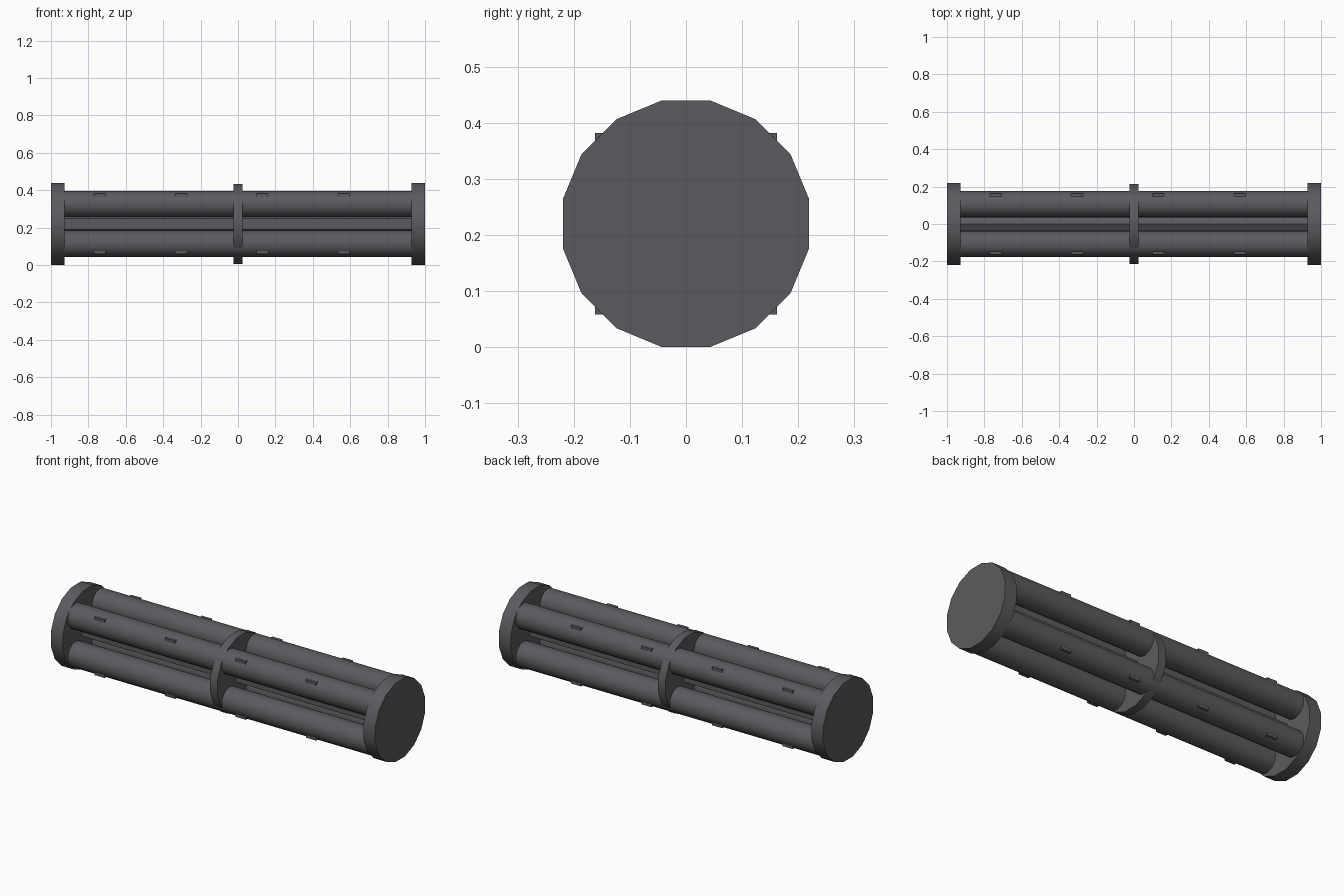
import bpy
import math

cube = bpy.data.objects.get("Cube")
if cube:
    bpy.data.objects.remove(cube, do_unlink=True)

AXIS_Z = 0.22
TUBE_OFFSET = 0.106

grey = bpy.data.materials.new("dark_grey_metal")
grey.use_nodes = True
colour = (0.105, 0.102, 0.112, 1)
grey.diffuse_color = colour
grey.node_tree.nodes["Principled BSDF"].inputs["Base Color"].default_value = colour


def rod(name, x0, x1, radius, sides, y=0, z=0, turn=0, smooth=True):
    """Cylinder lying along x, offset from the main axis."""
    bpy.ops.mesh.primitive_cylinder_add(
        vertices=sides, radius=radius, depth=x1 - x0,
        location=((x0 + x1) / 2, y, AXIS_Z + z))
    ob = bpy.context.object
    ob.name = name
    ob.rotation_euler = (0, math.pi / 2, 0)
    bpy.ops.object.transform_apply(location=False, rotation=True, scale=False)
    ob.rotation_euler = (turn, 0, 0)
    bpy.ops.object.transform_apply(location=False, rotation=True, scale=False)
    ob.data.materials.append(grey)
    if smooth:
        bpy.ops.object.shade_smooth_by_angle(angle=math.radians(30))
    return ob


def box(name, centre, size):
    bpy.ops.mesh.primitive_cube_add(size=1, location=centre)
    ob = bpy.context.object
    ob.name = name
    ob.scale = size
    bpy.ops.object.transform_apply(location=False, rotation=False, scale=True)
    ob.data.materials.append(grey)


# End caps and middle divider, flat side up
half_step = math.pi / 16
rod("right_end_cap", -1, -0.927, 0.2238, 16, turn=half_step)
rod("left_end_cap", 0.927, 1, 0.2238, 16, turn=half_step)
rod("middle_divider", -0.023, 0.023, 0.2172, 16, turn=half_step)

# Central core, with an edge facing front and back
rod("central_core", -0.94, 0.94, 0.06, 6, turn=math.pi / 2, smooth=False)

# Four long tubes, each with a row of square tabs on its outer side
for side, sy in (("front", -1), ("back", 1)):
    for level, sz in (("lower", -1), ("upper", 1)):
        rod(f"{side}_{level}_tube", -0.94, 0.94, 0.07, 16,
            y=sy * TUBE_OFFSET, z=sz * TUBE_OFFSET)
        for i in range(4):
            box(f"{side}_{level}_tab_{i + 1}",
                (-0.74 + 0.435 * i, sy * 0.142, AXIS_Z + sz * 0.142),
                (0.062, 0.04, 0.04))
